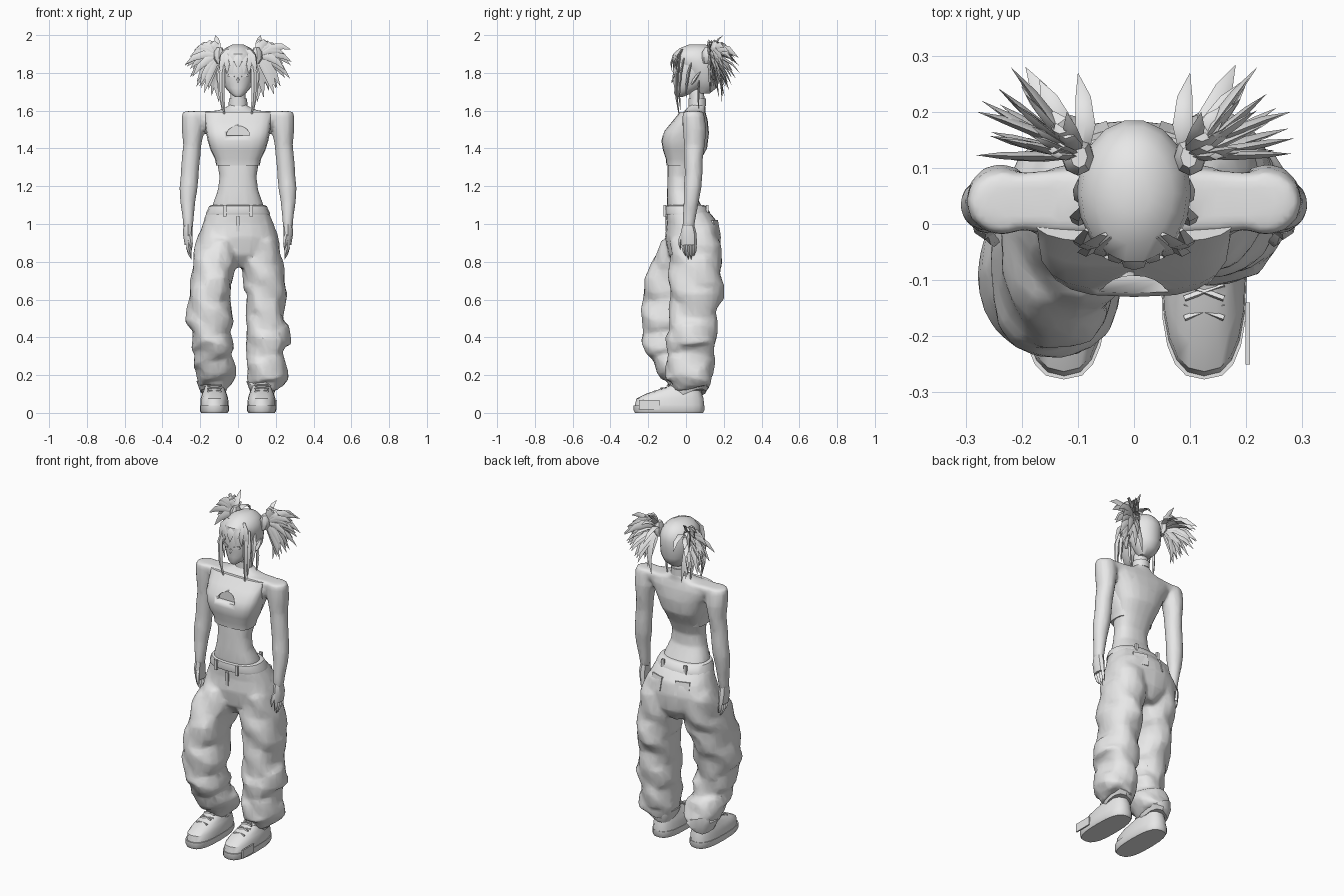
import bpy, bmesh, math, random
from mathutils import Vector

random.seed(4)
grey = bpy.data.materials.new("plain_grey")
grey.diffuse_color = (0.8, 0.8, 0.8, 1)


def smooth(ob, angle):
    bpy.ops.object.select_all(action='DESELECT')
    ob.select_set(True)
    bpy.context.view_layer.objects.active = ob
    bpy.ops.object.shade_smooth_by_angle(angle=math.radians(angle))


def finish(name, bm, angle=40):
    bmesh.ops.recalc_face_normals(bm, faces=bm.faces)
    me = bpy.data.meshes.new(name)
    bm.to_mesh(me)
    bm.free()
    ob = bpy.data.objects.new(name, me)
    bpy.context.collection.objects.link(ob)
    me.materials.append(grey)
    smooth(ob, angle)
    return ob


def loft(name, rings, n=16, power=2.0, fold=0.0, angle=40):
    """Skin a stack of rings (x, y, z, radius x, radius y)."""
    bm = bmesh.new()
    rows = []
    for i, (x, y, z, rx, ry) in enumerate(rings):
        row = []
        for k in range(n):
            a = 2 * math.pi * k / n
            c, s = math.cos(a), math.sin(a)
            f = 1 + fold * (math.sin(3 * a + z * 34) + random.uniform(-.8, .8))
            px = math.copysign(abs(c) ** (2 / power), c) * rx * f
            py = math.copysign(abs(s) ** (2 / power), s) * ry * f
            dz = fold * .35 * math.sin(2 * a + i * 1.7)
            row.append(bm.verts.new((x + px, y + py, z + dz)))
        rows.append(row)
    for a, b in zip(rows, rows[1:]):
        for k in range(n):
            bm.faces.new((a[k], a[(k + 1) % n], b[(k + 1) % n], b[k]))
    bm.faces.new(rows[0])
    bm.faces.new(rows[-1])
    return finish(name, bm, angle)


def fuse(name, parts, voxel, ratio):
    """Merge overlapping solids into one low-poly skin."""
    bpy.ops.object.select_all(action='DESELECT')
    for p in parts:
        p.select_set(True)
    ob = bpy.context.view_layer.objects.active = parts[0]
    bpy.ops.object.join()
    ob.name = name
    m = ob.modifiers.new("skin", 'REMESH')
    m.mode, m.voxel_size = 'VOXEL', voxel
    m = ob.modifiers.new("soften", 'SMOOTH')
    m.iterations, m.factor = 3, .5
    ob.modifiers.new("reduce", 'DECIMATE').ratio = ratio
    for m in list(ob.modifiers):
        if m.name in ("skin", "soften", "reduce"):
            bpy.ops.object.modifier_apply(modifier=m.name)
    smooth(ob, 40)
    return ob


def refine(rings):
    """Add a midway ring between each pair."""
    out = []
    for a, b in zip(rings, rings[1:]):
        out += [a, tuple((p + q) / 2 for p, q in zip(a, b))]
    return out + [rings[-1]]


def spikes(name, items, thick=.35):
    """Tapered, bent blades: (start, middle, end, width)."""
    bm = bmesh.new()
    for p0, p1, p2, w in items:
        p0, p1, p2 = Vector(p0), Vector(p1), Vector(p2)
        d = (p2 - p0).normalized()
        side = d.cross(Vector((0, 1, 0)) if abs(d.y) < .8 else Vector((0, 0, 1))).normalized()
        up = d.cross(side)
        rows = []
        for t, f in ((0, .45), (.35, 1), (.7, .75)):
            p = p0 * (1 - t) ** 2 + p1 * 2 * t * (1 - t) + p2 * t * t
            rows.append([bm.verts.new(p + v) for v in
                         (side * w * f, up * w * f * thick, -side * w * f, -up * w * f * thick)])
        tip = bm.verts.new(p2)
        bm.faces.new(rows[0])
        for k in range(4):
            j = (k + 1) % 4
            for a, b in zip(rows, rows[1:]):
                bm.faces.new((a[k], a[j], b[j], b[k]))
            bm.faces.new((rows[-1][k], rows[-1][j], tip))
    return finish(name, bm, 50)


def box(name, loc, size, rot=(0, 0, 0)):
    bpy.ops.mesh.primitive_cube_add(size=1, location=loc, rotation=rot)
    ob = bpy.context.object
    ob.name, ob.scale = name, size
    ob.data.materials.append(grey)
    return ob


# Body: torso, shoulder yoke, neck and arms fused
body = [loft("torso", [(0, .02, 1.02, .14, .10), (0, -.01, 1.1, .135, .09), (0, -.03, 1.18, .107, .07),
                       (0, -.03, 1.25, .098, .068), (0, -.015, 1.32, .11, .082), (0, .01, 1.4, .137, .102),
                       (0, .025, 1.48, .167, .097), (0, .035, 1.55, .215, .08), (0, .042, 1.588, .21, .062),
                       (0, .05, 1.603, .1, .052), (0, .06, 1.625, .05, .044)], 20, 2.4),
        loft("yoke", [(0, .038, 1.52, .225, .04), (0, .04, 1.55, .265, .058), (0, .04, 1.58, .28, .06),
                      (0, .04, 1.598, .275, .05)], 20, 3),
        loft("neck", [(0, .06, 1.58, .055, .045), (0, .06, 1.63, .043, .041), (0, .055, 1.72, .041, .041)], 14)]
for s in (-1, 1):
    body.append(loft("arm", [(s * x, y, z, rx, ry) for x, y, z, rx, ry in (
        (.232, .038, 1.595, .06, .052), (.235, .04, 1.57, .064, .06), (.238, .045, 1.5, .061, .063),
        (.242, .045, 1.42, .049, .056), (.25, .04, 1.34, .049, .049), (.256, .04, 1.26, .048, .048),
        (.262, .035, 1.19, .049, .047), (.266, .028, 1.12, .041, .041), (.264, .018, 1.04, .031, .036),
        (.264, .012, .98, .026, .032))], 12))
fuse("body", body, .01, .3)
loft("collar", [(0, .06, 1.625, .05, .047), (0, .06, 1.665, .048, .047)], 14)

# Crop top with a half-moon opening
top = loft("crop_top", [(0, -.025, 1.31, .115, .078), (0, -.022, 1.345, .122, .085),
                        (0, -.026, 1.39, .145, .096), (0, -.03, 1.44, .16, .1), (0, -.022, 1.49, .17, .096),
                        (0, -.005, 1.54, .175, .07), (0, .012, 1.592, .178, .045)], 20, 3)
bm = bmesh.new()
arc = [(.062 * math.cos(math.pi * k / 10), 1.468 + .052 * math.sin(math.pi * k / 10)) for k in range(11)]
f = bm.faces.new([bm.verts.new((x, -.3, z)) for x, z in arc])
ext = bmesh.ops.extrude_face_region(bm, geom=[f])
for v in ext['geom']:
    if isinstance(v, bmesh.types.BMVert):
        v.co.y = -.092
cutter = finish("opening_cutter", bm)
cutter.hide_render = True
mod = top.modifiers.new("opening", 'BOOLEAN')
mod.object, mod.operation = cutter, 'DIFFERENCE'
bpy.context.view_layer.objects.active = top
bpy.ops.object.modifier_apply(modifier="opening")
bpy.data.objects.remove(cutter)

# Hands
for s, tag in ((-1, "right"), (1, "left")):
    loft(tag + "_palm", [(s * x, y, z, rx, ry) for x, y, z, rx, ry in (
        (.264, .012, 1.0, .024, .03), (.266, .014, .95, .026, .042), (.262, .016, .89, .02, .042))], 8)
    spikes(tag + "_fingers", [((s * .264, .016 + o, .91), (s * .264, .018 + o, .86),
                               (s * .246, .02 + o * .7, .8 + abs(o)), .013)
                              for o in (-.03, -.01, .01, .03)]
           + [((s * .262, -.01, .96), (s * .25, -.04, .92), (s * .245, -.03, .86), .013)], .9)

# Trousers: hips and folded legs fused into one garment
garment = [loft("hips", [(0, .05, .77, .05, .09), (0, .04, .84, .17, .135), (0, .038, .93, .21, .148),
                         (0, .035, 1.0, .19, .137), (0, .015, 1.05, .17, .12), (0, .0, 1.09, .15, .102)],
                20, 2.3, .012)]
legs = [
    [(-.1, .04, .98, .09, .11), (-.113, .025, .9, .11, .15), (-.125, -.02, .8, .115, .167),
     (-.14, -.055, .7, .11, .167), (-.155, -.075, .6, .107, .157), (-.148, -.095, .5, .128, .142),
     (-.145, -.1, .42, .1, .132), (-.128, -.095, .35, .114, .135), (-.13, -.075, .3, .095, .115),
     (-.125, -.045, .25, .115, .125), (-.115, -.01, .19, .105, .12), (-.125, .015, .13, .067, .095)],
    [(.1, .05, .98, .09, .11), (.11, .05, .9, .115, .135), (.122, .05, .8, .115, .137),
     (.14, .05, .7, .11, .144), (.148, .055, .62, .107, .14), (.142, .035, .52, .1, .125),
     (.155, .035, .45, .108, .13), (.16, .03, .38, .12, .134), (.145, .025, .31, .095, .122),
     (.15, .02, .25, .105, .13), (.158, .02, .18, .113, .12), (.14, .03, .13, .07, .095)]]
for rings in legs:
    garment.append(loft("trouser_leg", refine(rings), 18, 2.2, .05, 45))
fuse("trousers", garment, .011, .22)
loft("waistband", [(0, .008, 1.05, .17, .12), (0, .006, 1.06, .168, .122), (0, -.002, 1.095, .152, .108),
                   (0, -.002, 1.1, .138, .096)], 20, 2.3)
for s, tag in ((-1, "right"), (1, "left")):
    loft(tag + "_cuff", [(s * .13, .02, z, rx, ry) for z, rx, ry in
                         ((.11, .065, .085), (.15, .085, .1), (.18, .07, .1))], 14, 2, .05)
    for x, y in ((.07, -.112), (.075, .112)):
        box(tag + "_belt_loop", (s * x, y, 1.07), (.018, .012, .06))
    box(tag + "_back_pocket", (s * .085, .158, .98), (.085, .012, .08), (.2, 0, -s * .3))
box("fly", (0, -.104, 1.0), (.02, .012, .08), (.05, 0, 0))

# Shoes: sole, upper, laces
for s, tag in ((-1, "right"), (1, "left")):
    loft(tag + "_sole", [(s * .125, -.09, 0, .07, .18), (s * .125, -.09, .012, .077, .187),
                         (s * .125, -.09, .04, .077, .187)], 20, 2.7)
    loft(tag + "_shoe_upper", [(s * .125, -.088, .035, .075, .184), (s * .125, -.085, .075, .073, .178),
                               (s * .125, -.065, .1, .066, .15), (s * .125, -.03, .125, .055, .11),
                               (s * .125, .005, .15, .048, .075), (s * .125, .015, .2, .045, .06)], 20, 2.5)
    for k in range(3):
        for t in (-.35, .35):
            box(tag + "_lace", (s * .125, -.155 + k * .035, .114 + k * .016), (.075, .008, .008), (-.4, 0, t))
box("shoe_side_patch", (.203, -.195, .043), (.008, .11, .05))

# Head, nose, eyes and ears
loft("head", [(0, -.035, 1.672, .014, .016), (0, -.018, 1.69, .04, .045), (0, .01, 1.72, .066, .073),
              (0, .03, 1.76, .082, .1), (0, .045, 1.81, .088, .117), (0, .05, 1.86, .09, .12),
              (0, .05, 1.91, .07, .1), (0, .05, 1.935, .03, .05)], 18, 2.1)
spikes("nose", [((0, -.06, 1.785), (0, -.072, 1.76), (0, -.076, 1.745), .008)], .7)
for s, tag in ((-1, "right"), (1, "left")):
    box(tag + "_eye", (s * .036, -.062, 1.785), (.036, .008, .014), (0, -s * .2, s * .3))
    spikes(tag + "_ear", [((s * .08, .03, 1.74), (s * .095, .045, 1.77), (s * .1, .08, 1.81), .018)], .5)

# Hair cap, fringe, side locks
loft("hair_cap", [(0, .09, 1.69, .035, .035), (0, .1, 1.72, .062, .062), (0, .093, 1.76, .084, .087),
                  (0, .076, 1.82, .097, .107), (0, .057, 1.86, .102, .129), (0, .053, 1.9, .094, .122),
                  (0, .055, 1.93, .07, .092), (0, .06, 1.95, .03, .045)], 18)
fringe = []
for k in range(7):
    x = -.084 + k * .028
    fringe.append(((x * .6, -.035 + abs(x) * .2, 1.925), (x * .95, -.085 + abs(x) * .4, 1.885),
                   (x * 1.08, -.078 + abs(x) * .5, 1.80 - abs(x) * .3 + .012 * (k % 2)), .024))
spikes("fringe", fringe, .3)
for s, tag in ((-1, "right"), (1, "left")):
    spikes(tag + "_side_locks", [
        ((s * .07, -.03, 1.89), (s * .105, -.075, 1.77), (s * .066, -.03, 1.53), .016),
        ((s * .082, -.01, 1.88), (s * .105, -.05, 1.76), (s * .085, -.03, 1.6), .016),
        ((s * .09, .03, 1.86), (s * .11, .0, 1.78), (s * .09, .0, 1.66), .016),
        ((s * .085, .07, 1.76), (s * .09, .06, 1.69), (s * .075, .07, 1.59), .011)], .5)

    # Bunched pigtail: knot plus a fan of broad drooping blades
    loft(tag + "_hair_knot", [(s * .092, .115, 1.85, .02, .025), (s * .1, .12, 1.875, .03, .034),
                              (s * .1, .12, 1.91, .028, .034), (s * .098, .12, 1.935, .015, .02)], 8)
    blades = []
    p = Vector((s * .1, .12, 1.89))
    for k in range(33):
        a = math.radians(-66 + 132 * (k % 11) / 10 + random.uniform(-5, 5))
        yaw = math.radians((8, 32, 58)[k // 11] + random.uniform(-9, 9))
        r = random.uniform(.15, .2) * (.72 if a > .6 else 1)
        out = Vector((s * math.cos(yaw) * math.cos(a), math.sin(yaw) * math.cos(a), math.sin(a)))
        end = p + out * r - Vector((0, 0, .04))
        end.z = min(end.z, 1.985)
        blades.append((p + out * .01, p + out * r * .6 + Vector((0, 0, .035)), end, .021))
    blades += [((s * .1, .12, 1.9), (s * .15, .2, 1.97), (s * .22, .28, 1.88), .026),
               ((s * .09, .12, 1.9), (s * .08, .2, 1.96), (s * .1, .27, 1.85), .018),
               ((s * .1, .13, 1.88), (s * .2, .18, 1.94), (s * .28, .2, 1.84), .024),
               ((s * .1, .13, 1.91), (s * .11, .15, 1.97), (s * .12, .2, 2.0), .016),
               ((s * .11, .13, 1.87), (s * .13, .2, 1.8), (s * .1, .19, 1.64), .02)]
    spikes(tag + "_pigtail", blades, .4)
